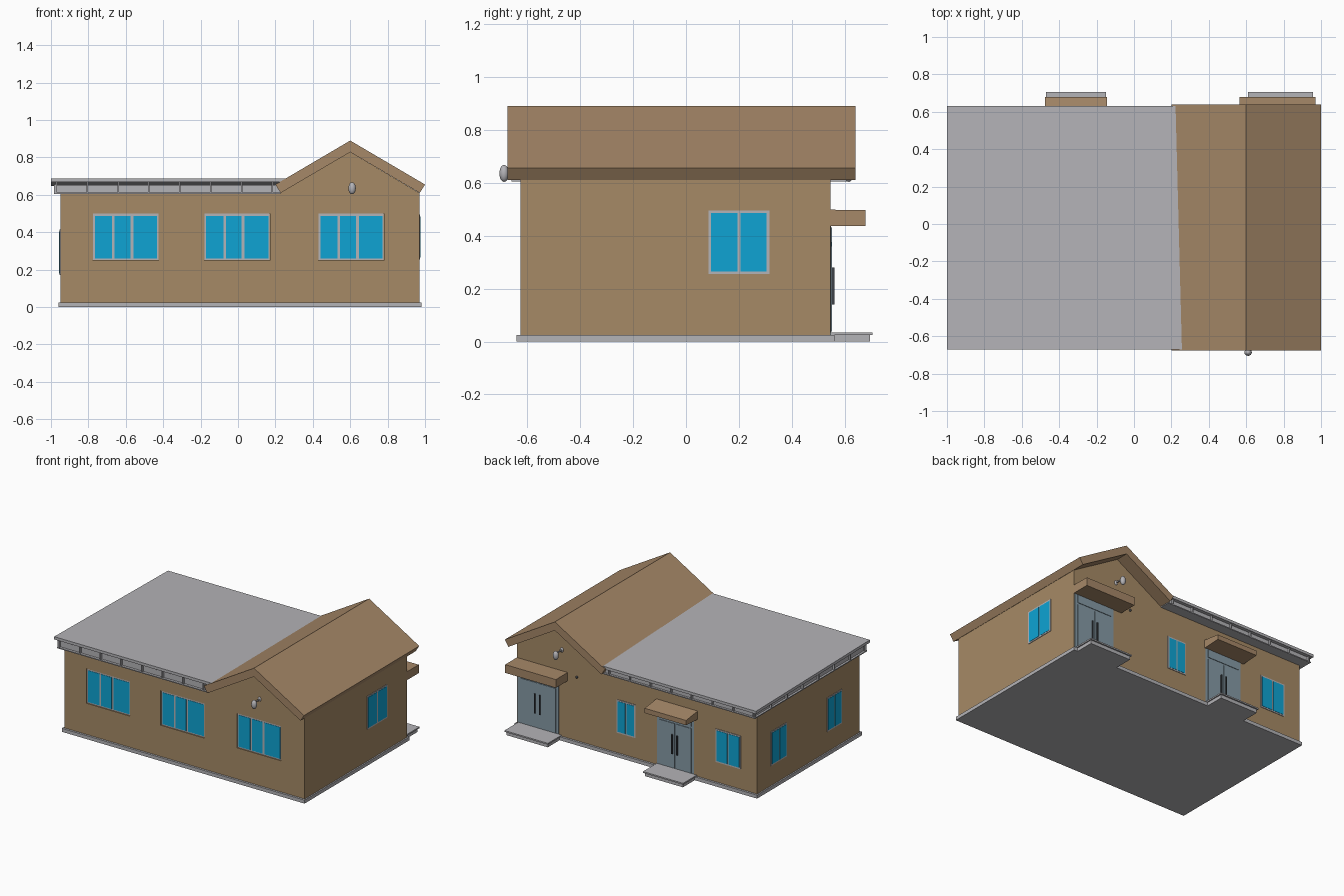
import bpy, bmesh, math
from mathutils import Vector

if "Cube" in bpy.data.objects:
    bpy.data.objects.remove(bpy.data.objects["Cube"])

def srgb(r, g, b):
    return [((c / 255 + 0.055) / 1.055) ** 2.4 for c in (r, g, b)] + [1]

def material(name, *rgb):
    m = bpy.data.materials.new(name)
    m.diffuse_color = srgb(*rgb)
    m.use_nodes = True
    m.node_tree.nodes["Principled BSDF"].inputs["Base Color"].default_value = m.diffuse_color
    return m

WALL = material("wall_tan", 166, 138, 102)
ROOF = material("roof_tan", 166, 136, 104)
GREY = material("light_grey", 180, 179, 183)
BLUE = material("glass_blue", 14, 164, 212)
DOOR = material("door_blue_grey", 134, 154, 166)
DARK = material("dark_grey", 62, 66, 72)

def finish(name, bm, mat):
    bmesh.ops.recalc_face_normals(bm, faces=bm.faces)
    me = bpy.data.meshes.new(name)
    bm.to_mesh(me)
    bm.free()
    ob = bpy.data.objects.new(name, me)
    bpy.context.collection.objects.link(ob)
    if mat:
        me.materials.append(mat)
    return ob

def add_box(bm, x0, x1, y0, y1, z0, z1):
    vs = bmesh.ops.create_cube(bm, size=1)["verts"]
    for v in vs:
        v.co = Vector((x0 if v.co.x < 0 else x1, y0 if v.co.y < 0 else y1, z0 if v.co.z < 0 else z1))
    return vs

def boxes(name, mat, *dims):
    bm = bmesh.new()
    for d in dims:
        add_box(bm, *d)
    return finish(name, bm, mat)

def prism(name, mat, profile, a, b, axis="y"):
    """Extrude a 2D profile along y (profile in xz) or x (profile in yz)."""
    bm = bmesh.new()
    if axis == "y":
        vs = [bm.verts.new((p, a, z)) for p, z in profile]
        step = (0, b - a, 0)
    else:
        vs = [bm.verts.new((a, p, z)) for p, z in profile]
        step = (b - a, 0, 0)
    f = bm.faces.new(vs)
    ex = bmesh.ops.extrude_face_region(bm, geom=[f])["geom"]
    bmesh.ops.translate(bm, vec=step, verts=[g for g in ex if isinstance(g, bmesh.types.BMVert)])
    return finish(name, bm, mat)

X0, X1, Y0, Y1 = -0.95, 0.97, -0.625, 0.545

def on_wall(side, u0, u1, z0, z1, d0, d1):
    """Box dimensions on a wall: u along the wall, d outward from it."""
    if side == "front":
        return (u0, u1, Y0 - d1, Y0 - d0, z0, z1)
    if side == "back":
        return (u0, u1, Y1 + d0, Y1 + d1, z0, z1)
    if side == "left":
        return (X0 - d1, X0 - d0, u0, u1, z0, z1)
    return (X1 + d0, X1 + d1, u0, u1, z0, z1)

# Base slab and walls with the gable end in one profile
boxes("base_slab", GREY, (-0.96, 0.98, -0.64, 0.56, 0, 0.025))
walls = prism("walls", WALL, [(X0, 0.02), (X1, 0.02), (X1, 0.61), (0.6, 0.828), (0.228, 0.61), (X0, 0.61)], Y0, Y1)

# Front windows: recessed, three panes each
front_x = (-0.775, -0.18, 0.43)
cutter = boxes("window_cutter", None, *[on_wall("front", x, x + 0.35, 0.25, 0.5, -0.012, 0.02) for x in front_x])
mod = walls.modifiers.new("window_pockets", "BOOLEAN")
mod.object = cutter
mod.solver = "EXACT"
bpy.context.view_layer.update()
cut = bpy.data.meshes.new_from_object(walls.evaluated_get(bpy.context.evaluated_depsgraph_get()))
walls.modifiers.clear()
walls.data = cut
bpy.data.objects.remove(cutter)
for x in front_x:
    boxes("front_window_frame", GREY, on_wall("front", x + 0.001, x + 0.349, 0.251, 0.499, -0.013, -0.006))
    boxes("front_window_glass", BLUE, *[on_wall("front", x + a, x + b, 0.26, 0.488, -0.007, -0.004)
          for a, b in ((0.01, 0.102), (0.115, 0.2), (0.216, 0.342))])

# Two-pane windows on the other walls
for side, u0, u1, z0, z1 in (("right", 0.085, 0.315, 0.255, 0.495),
                             ("left", 0.21, 0.39, 0.17, 0.415), ("left", -0.42, -0.25, 0.17, 0.415),
                             ("back", -0.82, -0.62, 0.17, 0.41), ("back", 0.02, 0.17, 0.17, 0.41)):
    m = (u0 + u1) / 2
    boxes(side + "_window_frame", GREY, on_wall(side, u0, u1, z0, z1, -0.003, 0.004))
    boxes(side + "_window_glass", BLUE, on_wall(side, u0 + 0.01, m - 0.005, z0 + 0.01, z1 - 0.01, 0, 0.006),
          on_wall(side, m + 0.005, u1 - 0.01, z0 + 0.01, z1 - 0.01, 0, 0.006))

# Gable roof
prism("gable_roof", ROOF, [(0.2, 0.655), (0.6, 0.89), (1.0, 0.655), (0.972, 0.61), (0.6, 0.828), (0.228, 0.61)], -0.675, 0.64)

# Flat roof, slightly higher at the front, with fascia, soffit and ribs
prism("flat_roof", GREY, [(-0.67, 0.668), (0.63, 0.648), (0.63, 0.668), (-0.67, 0.688)], -1.0, 0.27, "x")
boxes("roof_fascia", GREY, (-0.97, 0.23, -0.642, 0.605, 0.61, 0.652))
boxes("roof_soffit", GREY, (-0.985, 0.228, -0.66, 0.62, 0.605, 0.612))
ribs = []
for i in range(8):
    x = -0.975 + i * 0.165
    ribs += [(x, x + 0.008, -0.66, -0.64, 0.61, 0.67), (x, x + 0.008, 0.6, 0.62, 0.61, 0.652)]
for i in range(8):
    y = -0.655 + i * 0.18
    ribs.append((-0.985, -0.968, y, y + 0.008, 0.61, 0.655))
boxes("roof_ribs", GREY, *ribs)

# Back doors with transom, handles, steps and canopies
for d0, d1, s0, s1 in ((-0.447, -0.15, -0.47, -0.15), (0.635, 0.962, 0.61, 0.957)):
    m = (d0 + d1) / 2
    boxes("door_surround", DOOR, on_wall("back", d0, d1, 0.025, 0.44, -0.003, 0.003))
    boxes("door_leaves", DOOR, *[on_wall("back", a, b, z0, z1, 0, 0.007) for a, b, z0, z1 in (
        (d0 + 0.02, m - 0.003, 0.037, 0.36), (m + 0.003, d1 - 0.02, 0.037, 0.36), (d0 + 0.02, d1 - 0.02, 0.375, 0.43))])
    boxes("door_handles", DARK, *[on_wall("back", m + o - 0.004, m + o + 0.004, 0.14, 0.28, 0.005, 0.016) for o in (-0.02, 0.02)])
    boxes("step_base", GREY, (s0 + 0.008, s1 - 0.008, 0.55, 0.695, 0, 0.026))
    boxes("step_top", GREY, (s0, s1, 0.548, 0.705, 0.025, 0.035))
prism("canopy", ROOF, [(0.54, 0.437), (0.678, 0.445), (0.678, 0.48), (0.54, 0.498)], -0.475, -0.145, "x")
prism("canopy", ROOF, [(0.54, 0.437), (0.678, 0.437), (0.678, 0.497), (0.54, 0.498)], 0.565, 0.97, "x")

# Oval lamps on short arms, one per gable end
def ball(name, mat, centre, radii, seg=20):
    bm = bmesh.new()
    bmesh.ops.create_uvsphere(bm, u_segments=seg, v_segments=seg // 2, radius=1)
    bmesh.ops.scale(bm, vec=radii, verts=bm.verts)
    bmesh.ops.translate(bm, vec=centre, verts=bm.verts)
    ob = finish(name, bm, mat)
    ob.data.shade_smooth()
    return ob

for y, wall in ((-0.687, Y0), (0.615, Y1)):
    ball("gable_lamp", GREY, (0.61, y, 0.635), (0.02, 0.018, 0.032))
    boxes("lamp_arm", GREY, (0.606, 0.614, min(y, wall), max(y, wall), 0.645, 0.653))
    ball("lamp_mount", GREY, (0.61, wall, 0.649), (0.013, 0.008, 0.018), 12)

# Small round sensor on the back wall
ball("wall_sensor", DARK, (0.49, Y1, 0.485), (0.009, 0.012, 0.009), 12)
